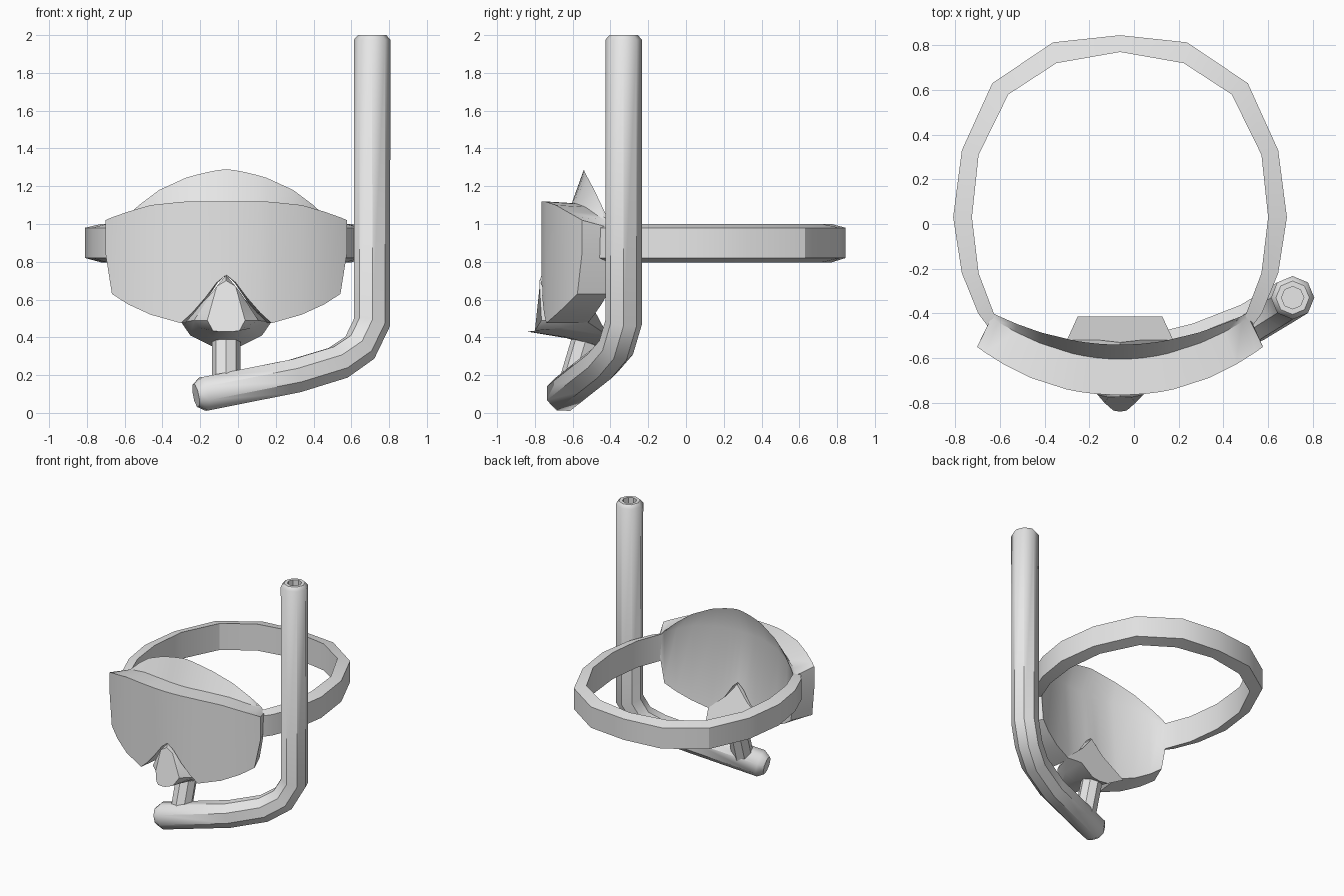
import bpy, bmesh, math
from mathutils import Vector

CX = -0.0625  # centre line of the mask and strap

cube = bpy.data.objects.get("Cube")
if cube:
    bpy.data.objects.remove(cube, do_unlink=True)

grey = bpy.data.materials.new("plain_grey")
grey.use_nodes = True
grey.diffuse_color = (0.8, 0.8, 0.8, 1)
grey.node_tree.nodes["Principled BSDF"].inputs["Base Color"].default_value = (0.8, 0.8, 0.8, 1)


def finish(name, bm, angle):
    bmesh.ops.remove_doubles(bm, verts=bm.verts, dist=0.0005)
    bmesh.ops.recalc_face_normals(bm, faces=bm.faces)
    mesh = bpy.data.meshes.new(name)
    bm.to_mesh(mesh)
    bm.free()
    mesh.materials.append(grey)
    obj = bpy.data.objects.new(name, mesh)
    bpy.context.collection.objects.link(obj)
    bpy.ops.object.select_all(action="DESELECT")
    bpy.context.view_layer.objects.active = obj
    obj.select_set(True)
    bpy.ops.object.shade_smooth_by_angle(angle=math.radians(angle))
    return obj


def loft(name, rings, angle, cap_start=True, cap_end=True):
    """Skin a list of closed rings that have equal point counts."""
    bm = bmesh.new()
    loops = [[bm.verts.new(p) for p in ring] for ring in rings]
    n = len(loops[0])
    for a, b in zip(loops, loops[1:]):
        for i in range(n):
            j = (i + 1) % n
            bm.faces.new((a[i], a[j], b[j], b[i]))
    if cap_start:
        bm.faces.new(loops[0])
    if cap_end:
        bm.faces.new(loops[-1])
    return finish(name, bm, angle)


def tube(name, path, ends, radius, sides=8):
    """Sweep a round section; ends hold (offset along path, radius) pairs."""
    pts = [Vector(p) for p in path]
    last = len(pts) - 1
    rings, side, old = [], Vector((1, 0, 0)), None
    for i, p in enumerate(pts):
        before = (p - pts[i - 1]).normalized() if i else None
        after = (pts[i + 1] - p).normalized() if i < last else None
        t = ((before or after) + (after or before)).normalized()
        if old:
            side = old.rotation_difference(t) @ side
        side = (side - t * side.dot(t)).normalized()
        old, up = t, t.cross(side)
        profile = ends[0] if i == 0 else ends[1] if i == last else [(0, radius)]
        for off, r in profile:
            turn = [2 * math.pi * k / sides for k in range(sides)]
            rings.append([p + t * off + r * (side * math.cos(a) + up * math.sin(a)) for a in turn])
    return loft(name, rings, 40)


def mirrored(half):
    """Complete a half profile, centre point first, about x = 0."""
    return [(-p[0], *p[1:]) for p in reversed(half[1:])] + list(half)


# Mask body: columns of half width, lens top, lens bottom, skirt top
columns = mirrored([
    (0, 1.12, 0.73, 1.29), (0.05, 1.12, 0.69, 1.285), (0.11, 1.12, 0.61, 1.275),
    (0.18, 1.12, 0.53, 1.26), (0.24, 1.117, 0.475, 1.245), (0.4, 1.10, 0.52, 1.18),
    (0.52, 1.065, 0.575, 1.10), (0.605, 1.035, 0.63, 1.03), (0.64, 1.02, 0.85, 0.99)])
strips = []
for x, top, bottom, peak in columns:
    u = abs(x) / 0.64
    front = -0.765 + 0.215 * u ** 2.2
    back = -0.54 + 0.14 * u ** 2
    root = -0.605 + 0.185 * u ** 2
    xb = x * 0.887
    xr = x * 0.9
    root_z = min(top - 0.01, peak - 0.005)
    strips.append([
        (CX + x, front, bottom), (CX + x, front, top),
        (CX + xr, root, root_z), (CX + xb, back, peak),
        (CX + xr, root + 0.015, root_z - 0.01), (CX + xb, back, bottom)])
loft("mask_body", strips, 32)

# Nose pocket, lofted from the pointed front to the wide opening behind


def nose_ring(half):
    right = [(CX + x, y, z) for x, y, z in half]
    left = [(CX - x, y, z) for x, y, z in half[-2:0:-1]]
    return right + left


nose_back = nose_ring([(0, -0.53, 0.72), (0.09, -0.52, 0.61), (0.238, -0.52, 0.48),
                       (0.19, -0.415, 0.41), (0.07, -0.44, 0.35), (0, -0.445, 0.345)])
nose_mid = nose_ring([(0, -0.765, 0.73), (0.08, -0.745, 0.63), (0.17, -0.70, 0.49),
                      (0.14, -0.65, 0.45), (0.07, -0.63, 0.40), (0, -0.63, 0.395)])
nose_front = nose_ring([(0, -0.775, 0.70), (0.05, -0.775, 0.67), (0.10, -0.765, 0.49),
                        (0.07, -0.80, 0.435), (0.03, -0.835, 0.43), (0, -0.84, 0.43)])
loft("nose_pocket", [nose_back, nose_mid, nose_front], 35)

# Strap, a faceted band running round the back of the head
outer = mirrored([(0, 0.845), (0.30, 0.813), (0.572, 0.63), (0.708, 0.33),
                  (0.747, 0.03), (0.708, -0.22), (0.635, -0.40), (0.59, -0.46)])
inner = mirrored([(0, 0.77), (0.285, 0.72), (0.50, 0.58), (0.633, 0.31),
                  (0.663, 0.03), (0.633, -0.22), (0.565, -0.40), (0.53, -0.46)])
band = [[(CX + ox, oy, 0.82), (CX + ox, oy, 0.98), (CX + ix, iy, 1.0), (CX + ix, iy, 0.797)]
        for (ox, oy), (ix, iy) in zip(outer, inner)]
loft("head_strap", band, 28)

# Breathing tube with a hollow top and a rounded lower end
tube("snorkel_tube",
     [(0.71, -0.33, 1.975), (0.71, -0.33, 0.48), (0.645, -0.37, 0.345),
      (0.53, -0.44, 0.265), (0.3, -0.53, 0.195), (-0.18, -0.65, 0.1)],
     ([(0.08, 0.05), (-0.025, 0.05), (-0.025, 0.075), (0, 0.097)],
      [(0, 0.097), (0.045, 0.065)]), 0.097)

# Short stem joining the tube to the mouthpiece
tube("mouthpiece_stem", [(CX, -0.61, 0.12), (CX, -0.52, 0.42)],
     ([(0, 0.075)], [(0, 0.075)]), 0.075)
